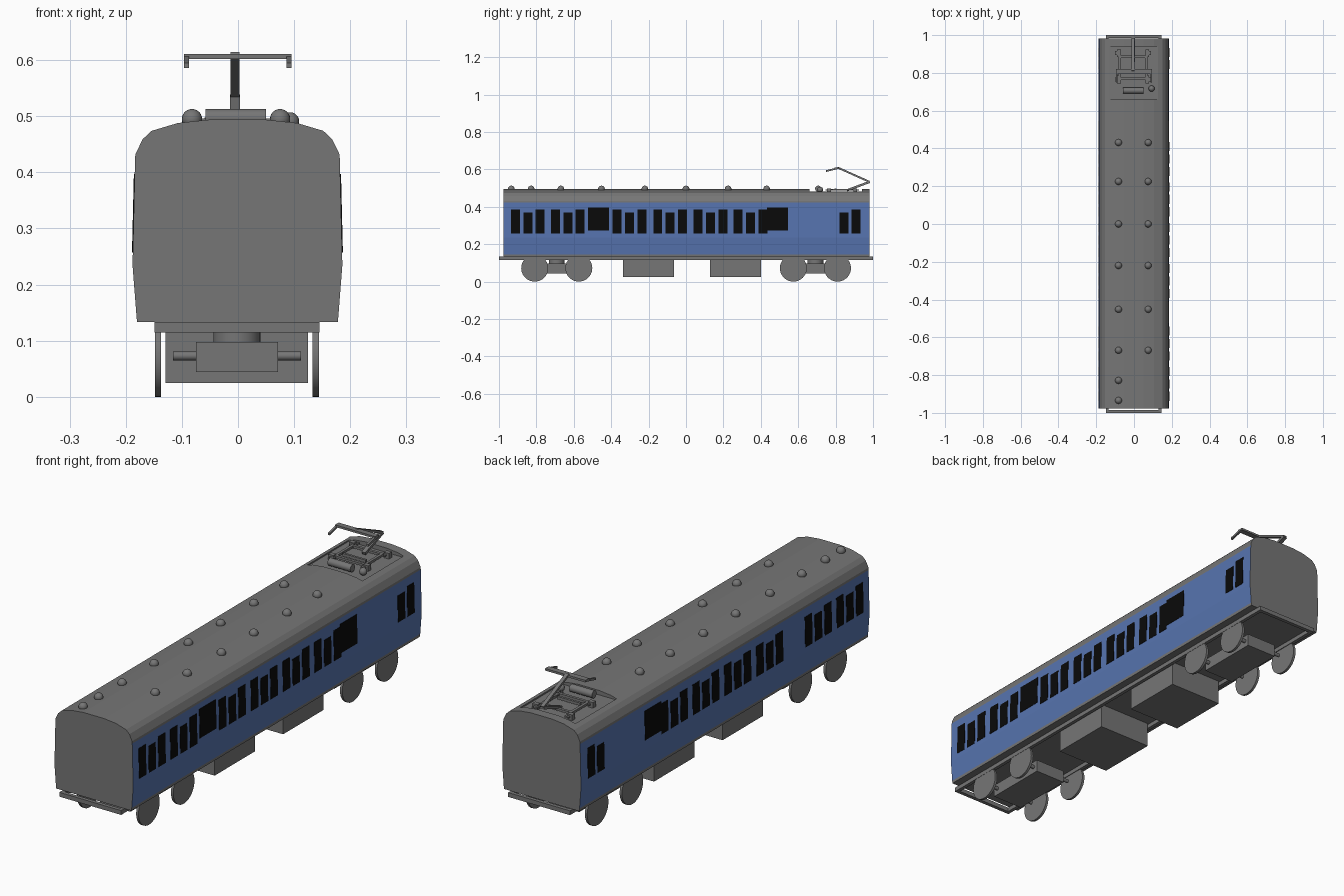
import bpy, bmesh, math
from mathutils import Vector, Matrix

if "Cube" in bpy.data.objects:
    bpy.data.objects.remove(bpy.data.objects["Cube"])

CX = -0.002  # small sideways offset of the running gear


def material(name, rgb):
    m = bpy.data.materials.new(name)
    m.diffuse_color = (*rgb, 1)
    m.use_nodes = True
    m.node_tree.nodes["Principled BSDF"].inputs["Base Color"].default_value = m.diffuse_color
    return m


GREY = material("grey paint", (0.18, 0.18, 0.18))
BLUE = material("blue paint", (0.095, 0.175, 0.43))
BLACK = material("black glass", (0.003, 0.003, 0.003))


def finish(name, bm, mats=(GREY,), smooth=False):
    bmesh.ops.recalc_face_normals(bm, faces=bm.faces)
    me = bpy.data.meshes.new(name)
    bm.to_mesh(me)
    bm.free()
    ob = bpy.data.objects.new(name, me)
    bpy.context.collection.objects.link(ob)
    for m in mats:
        me.materials.append(m)
    if smooth:
        bpy.ops.object.select_all(action='DESELECT')
        ob.select_set(True)
        bpy.context.view_layer.objects.active = ob
        bpy.ops.object.shade_smooth_by_angle(angle=math.radians(35))
    return ob


def add_box(bm, x0, x1, y0, y1, z0, z1):
    mat = (Matrix.Translation(((x0 + x1) / 2, (y0 + y1) / 2, (z0 + z1) / 2))
           @ Matrix.Diagonal((x1 - x0, y1 - y0, z1 - z0, 1)))
    return bmesh.ops.create_cube(bm, size=1, matrix=mat)["verts"]


def add_rod(bm, a, b, r, seg=12):
    a, b = Vector(a), Vector(b)
    mat = Matrix.Translation((a + b) / 2) @ (b - a).to_track_quat('Z', 'Y').to_matrix().to_4x4()
    bmesh.ops.create_cone(bm, cap_ends=True, segments=seg, radius1=r, radius2=r,
                          depth=(b - a).length, matrix=mat)


def box(name, *dims):
    bm = bmesh.new()
    add_box(bm, *dims)
    return finish(name, bm)


def rod(name, a, b, r, seg=32):
    bm = bmesh.new()
    add_rod(bm, a, b, r, seg)
    return finish(name, bm, smooth=True)


# Body shell: half profile mirrored and extruded along the car
half = [(0.179, 0.133), (0.180, 0.145), (0.187, 0.235), (0.1825, 0.422), (0.182, 0.432),
        (0.169, 0.459), (0.153, 0.474), (0.106, 0.488), (0.05, 0.494)]
profile = half + [(-x, z) for x, z in reversed(half)]
bm = bmesh.new()
face = bm.faces.new([bm.verts.new((x - 0.001, -0.977, z)) for x, z in profile])
ext = bmesh.ops.extrude_face_region(bm, geom=[face])
bmesh.ops.translate(bm, vec=(0, 1.958, 0),
                    verts=[v for v in ext["geom"] if isinstance(v, bmesh.types.BMVert)])
bm.normal_update()
for f in bm.faces:
    z = f.calc_center_median().z
    if abs(f.normal.x) > 0.9 and 0.145 < z < 0.422:
        f.material_index = 1
body = finish("body_shell", bm, (GREY, BLUE))

# Roof well for the current collector
cutter = box("roof_well_cutter", -0.132, 0.128, 0.66, 0.94, 0.475, 0.6)
cutter.hide_render = True
cutter.hide_viewport = True
cutter.display_type = 'WIRE'
mod = body.modifiers.new("roof_well", 'BOOLEAN')
mod.operation = 'DIFFERENCE'
mod.solver = 'EXACT'
mod.object = cutter


# Windows: thin plates leaning with the wall
def wall_x(z):
    return 0.187 - (z - 0.235) * 0.0045 / 0.187


def windows(name, side, doors):
    bm = bmesh.new()
    panes = [(0.845, 0.048, 0.257, 0.370), (0.909, 0.048, 0.257, 0.386)]
    for c in (-0.846, -0.632, -0.302, -0.085, 0.131, 0.345):
        for k in (-1, 0, 1):
            panes.append((c + k * 0.066, 0.048, 0.257, 0.370 if k == 0 else 0.386))
    panes += [(y, 0.112, 0.273, 0.397) for y in doors]
    for y, w, z0, z1 in panes:
        for v in add_box(bm, -0.002, 0.0015, y - w / 2, y + w / 2, z0, z1):
            v.co.x = side * (v.co.x + wall_x(v.co.z)) - 0.001
    finish(name, bm, (BLACK,))


windows("right_windows", 1, (-0.468, 0.489))
windows("left_windows", -1, (0.489,))

# Underframe rim
bm = bmesh.new()
for s in (-1, 1):
    x = CX + s * 0.1395
    add_box(bm, x - 0.0075, x + 0.0075, -1, 1, 0.115, 0.1335)
    add_box(bm, CX - 0.132, CX + 0.132, s * 0.992 - 0.008, s * 0.992 + 0.008, 0.115, 0.1335)
finish("underframe_rim", bm)

# Equipment boxes below the floor
for name, y0, y1 in (("front", -0.337, -0.064), ("rear", 0.128, 0.401)):
    box(name + "_equipment_box", CX - 0.127, CX + 0.127, y0, y1, 0.025, 0.135)

# Bogies with axles and wheels
for name, yc in (("front", -0.691), ("rear", 0.692)):
    box(name + "_bogie", CX - 0.073, CX + 0.073, yc - 0.14, yc + 0.14, 0.044, 0.098)
    rod(name + "_bogie_pivot", (CX, yc, 0.096), (CX, yc, 0.135), 0.042)
    for i, dy in enumerate((-0.118, 0.118)):
        y = yc + dy
        rod(f"{name}_axle_{i}", (CX - 0.114, y, 0.073), (CX + 0.114, y, 0.073), 0.008, 16)
        for side, s in (("left", -1), ("right", 1)):
            rod(f"{name}_{side}_wheel_{i}", (CX + s * 0.135, y, 0.072),
                (CX + s * 0.146, y, 0.072), 0.072, 40)

# Roof vents: one full-length row and one shorter row
spots = [(x, y) for x in (-0.082, 0.075) for y in (0.431, 0.225, 0, -0.22, -0.452, -0.669)]
spots += [(-0.082, -0.828), (-0.082, -0.934)]
bm = bmesh.new()
for x, y in spots:
    bmesh.ops.create_uvsphere(bm, u_segments=20, v_segments=12, radius=0.018,
                              matrix=Matrix.Translation((x, y, 0.495)))
finish("roof_vents", bm, smooth=True)

# Equipment inside the roof well
rod("roof_cylinder", (-0.058, 0.706, 0.497), (0.05, 0.706, 0.497), 0.016, 24)
bm = bmesh.new()
bmesh.ops.create_uvsphere(bm, u_segments=16, v_segments=10, radius=0.016,
                          matrix=Matrix.Translation((0.093, 0.717, 0.491)))
finish("well_dome", bm, smooth=True)

# Collector base frame on corner insulators
PX = -0.005
bm = bmesh.new()
for s in (-1, 1):
    x = PX + s * 0.07
    add_box(bm, x - 0.006, x + 0.006, 0.765, 0.89, 0.486, 0.496)
    y = 0.8275 + s * 0.058
    add_box(bm, PX - 0.07, PX + 0.07, y - 0.006, y + 0.006, 0.486, 0.496)
    for y in (0.765, 0.905):
        add_box(bm, PX + s * 0.083 - 0.012, PX + s * 0.083 + 0.012, y - 0.01, y + 0.01, 0.473, 0.499)
        add_box(bm, PX + s * 0.075 - 0.01, PX + s * 0.075 + 0.01, y - 0.02, y + 0.02, 0.486, 0.492)
add_box(bm, PX - 0.055, PX + 0.055, 0.795, 0.805, 0.486, 0.498)
finish("collector_base", bm)


# Collector arms: single folded arm with the knee at the car end
def arm(name, a, b, w, t):
    (y0, z0), (y1, z1) = a, b
    bm = bmesh.new()
    d = Vector((0, y1 - y0, z1 - z0))
    rot = Matrix.Rotation(math.atan2(d.z, d.y), 4, 'X')
    mat = (Matrix.Translation((PX, (y0 + y1) / 2, (z0 + z1) / 2)) @ rot
           @ Matrix.Diagonal((w, d.length, t, 1)))
    bmesh.ops.create_cube(bm, size=1, matrix=mat)
    finish(name, bm)


arm("collector_lower_arm", (0.86, 0.488), (0.982, 0.533), 0.018, 0.012)
arm("collector_upper_arm", (0.982, 0.533), (0.81, 0.61), 0.016, 0.010)

# Collector head: crossbar with drooping horns at both ends
bm = bmesh.new()
add_box(bm, PX - 0.091, PX + 0.1, 0.795, 0.82, 0.602, 0.611)
for x in (PX - 0.087, PX + 0.096):
    for v in add_box(bm, x - 0.0045, x + 0.0045, 0.748, 0.812, 0.602, 0.611):
        if v.co.y < 0.78:
            v.co.z -= 0.016
finish("collector_head", bm)
